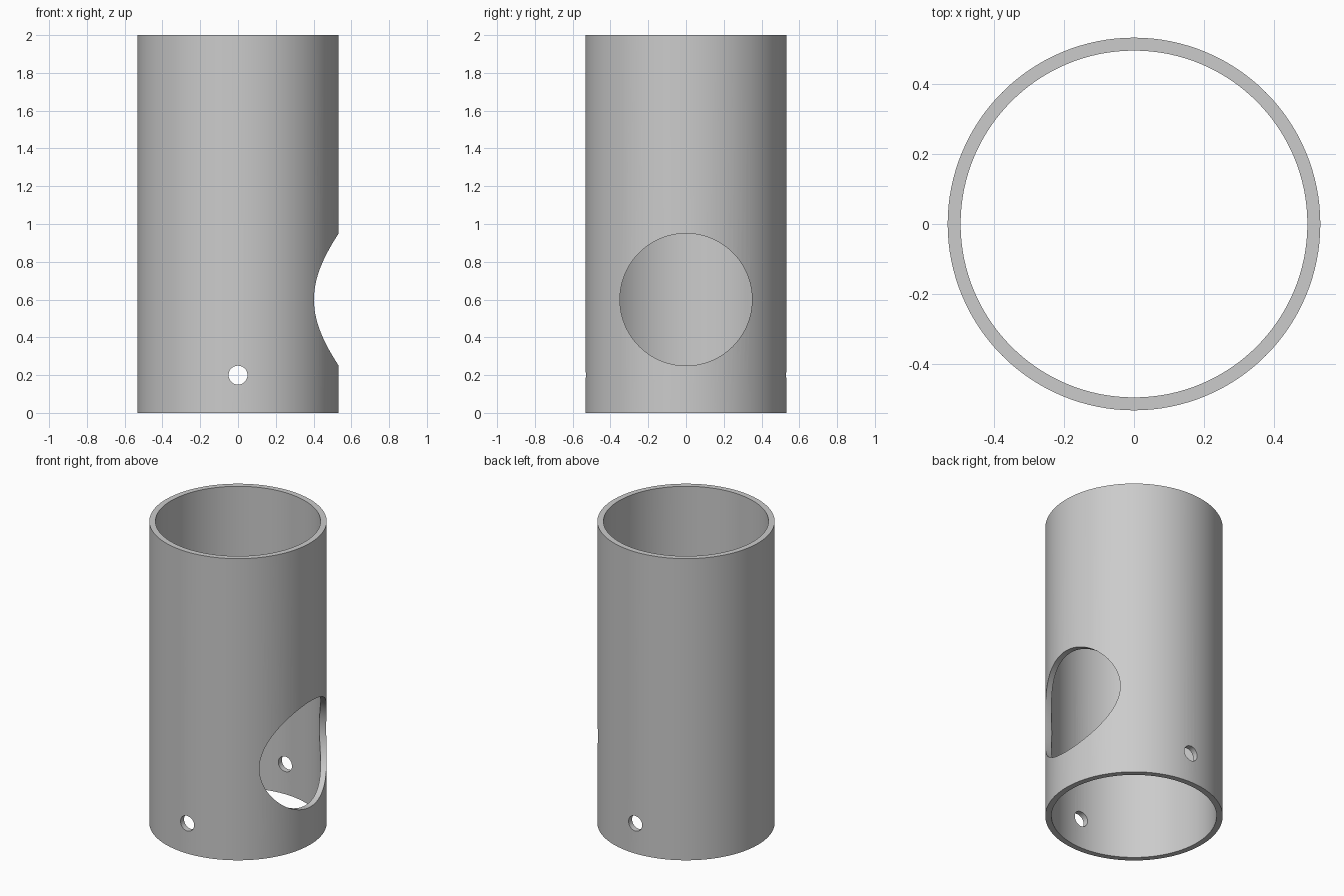
import bpy
import math

default = bpy.data.objects.get("Cube")
if default:
    bpy.data.objects.remove(default, do_unlink=True)

OUTER, INNER, HEIGHT = 0.533, 0.496, 2.0

grey = bpy.data.materials.new("light grey")
grey.use_nodes = True
colour = (0.6, 0.6, 0.6, 1)
grey.diffuse_color = colour
grey.node_tree.nodes["Principled BSDF"].inputs["Base Color"].default_value = colour


def cylinder(name, radius, depth, location, rotation=(0, 0, 0), sides=128):
    bpy.ops.mesh.primitive_cylinder_add(vertices=sides, radius=radius, depth=depth,
                                        location=location, rotation=rotation)
    obj = bpy.context.object
    obj.name = name
    obj.data.materials.append(grey)
    return obj


# Tube wall
tube = cylinder("tube", OUTER, HEIGHT, (0, 0, HEIGHT / 2))

# Bore, large side port on the left wall, pin hole through front and back
quarter = math.pi / 2
cutters = [
    cylinder("bore_cutter", INNER, HEIGHT + 0.4, (0, 0, HEIGHT / 2)),
    cylinder("side_port_cutter", 0.35, 0.8, (0.5, 0, 0.6), (0, quarter, 0), 96),
    cylinder("pin_hole_cutter", 0.05, 1.4, (0, 0, 0.2), (quarter, 0, 0), 48),
]
for cutter in cutters:
    cut = tube.modifiers.new(cutter.name, 'BOOLEAN')
    cut.operation = 'DIFFERENCE'
    cut.solver = 'EXACT'
    cut.object = cutter

# Apply the cuts, then drop the cutters
bpy.ops.object.select_all(action='DESELECT')
tube.select_set(True)
bpy.context.view_layer.objects.active = tube
for cutter in cutters:
    bpy.ops.object.modifier_apply(modifier=cutter.name)
    bpy.data.objects.remove(cutter, do_unlink=True)

bpy.ops.object.shade_smooth_by_angle(angle=math.radians(30))
